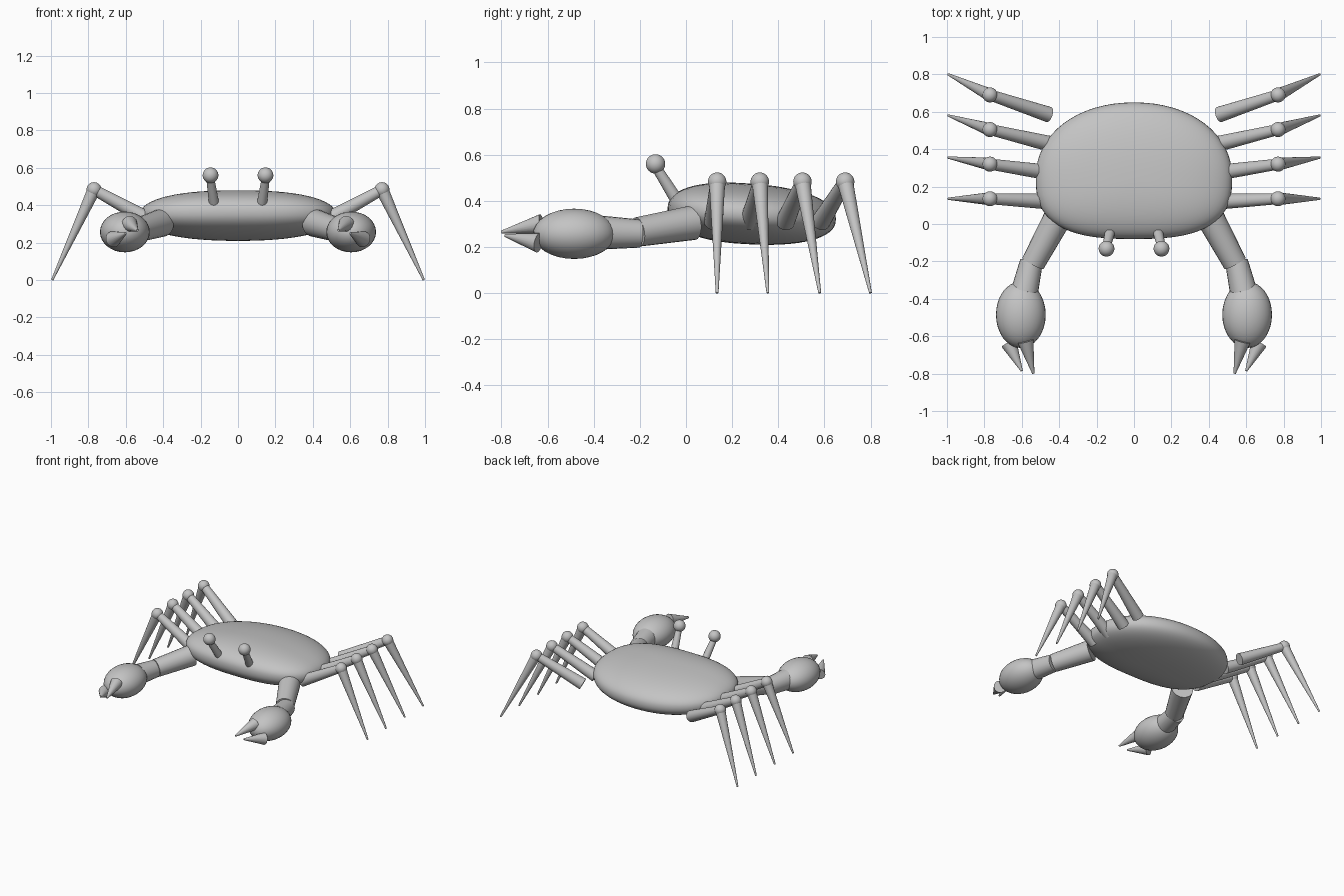
import bpy, bmesh, math
from mathutils import Vector

if "Cube" in bpy.data.objects:
    bpy.data.objects.remove(bpy.data.objects["Cube"])

shell_grey = bpy.data.materials.new("shell_grey")
shell_grey.diffuse_color = (0.55, 0.55, 0.55, 1)
shell_grey.use_nodes = True
shell_grey.node_tree.nodes["Principled BSDF"].inputs["Base Color"].default_value = shell_grey.diffuse_color


def finish(name, bm):
    me = bpy.data.meshes.new(name)
    bmesh.ops.recalc_face_normals(bm, faces=bm.faces)
    bm.to_mesh(me)
    bm.free()
    ob = bpy.data.objects.new(name, me)
    bpy.context.collection.objects.link(ob)
    me.materials.append(shell_grey)
    bpy.ops.object.select_all(action='DESELECT')
    bpy.context.view_layer.objects.active = ob
    ob.select_set(True)
    bpy.ops.object.shade_smooth_by_angle(angle=math.radians(45))
    return ob


def ball(name, centre, radii):
    bm = bmesh.new()
    bmesh.ops.create_uvsphere(bm, u_segments=32, v_segments=16, radius=1)
    for v in bm.verts:
        v.co = Vector(c + r * p for c, r, p in zip(centre, radii, v.co))
    return finish(name, bm)


def limb(name, a, b, r1, r2, sides=20):
    """Tapered round limb from a to b."""
    a, b = Vector(a), Vector(b)
    bm = bmesh.new()
    bmesh.ops.create_cone(bm, cap_ends=True, segments=sides, radius1=r1,
                          radius2=r2, depth=(b - a).length)
    rot = (b - a).to_track_quat('Z', 'Y')
    for v in bm.verts:
        v.co = rot @ v.co + (a + b) / 2
    return finish(name, bm)


def spow(x, e):
    return math.copysign(abs(x) ** e, x)


# Body shell: flattened sphere, squarer at the front, rounder at the back
bm = bmesh.new()
bmesh.ops.create_uvsphere(bm, u_segments=64, v_segments=32, radius=1)
for v in bm.verts:
    x, y, z = v.co
    flat = math.hypot(x, y)
    if flat > 1e-5:
        c, s = x / flat, y / flat
        e, depth = (2 / 2.75, 0.33) if s < 0 else (2 / 2.1, 0.40)
        ring = flat ** 0.87
        x, y = 0.525 * ring * spow(c, e), depth * ring * spow(s, e)
    y += 0.25
    v.co = (x, y, 0.343 + 0.132 * spow(z, 0.87) - 0.06 * (y - 0.28))
finish("body_shell", bm)

# Walking legs: hip y, knee y, tip y
LEGS = [(0.12, 0.135, 0.135), (0.275, 0.32, 0.355),
        (0.43, 0.505, 0.58), (0.585, 0.69, 0.80)]

for side, s in (("right", 1), ("left", -1)):
    def P(x, y, z):
        return (s * x, y, z)

    for i, (hip, knee, tip) in enumerate(LEGS, 1):
        k = P(0.77, knee, 0.483)
        limb(f"{side}_upper_leg_{i}", P(0.455, hip, 0.31), k, 0.042, 0.029)
        ball(f"{side}_knee_{i}", k, (0.04,) * 3)
        limb(f"{side}_lower_leg_{i}", k, P(0.993, tip, 0.001), 0.035, 0.006)

    # Claw arm
    limb(f"{side}_upper_arm", P(0.41, 0.03, 0.305), P(0.54, -0.21, 0.265),
         0.075, 0.064)
    limb(f"{side}_forearm", P(0.548, -0.20, 0.258), P(0.585, -0.36, 0.262),
         0.061, 0.073)
    ball(f"{side}_claw", P(0.605, -0.485, 0.257), (0.133, 0.178, 0.109))
    limb(f"{side}_upper_finger", P(0.58, -0.625, 0.30), P(0.538, -0.80, 0.265),
         0.043, 0.006)
    limb(f"{side}_lower_finger", P(0.668, -0.64, 0.218), P(0.60, -0.785, 0.25),
         0.043, 0.006)

    # Eye on its stalk
    limb(f"{side}_eye_stalk", P(0.126, -0.035, 0.395), P(0.15, -0.135, 0.555),
         0.028, 0.021)
    ball(f"{side}_eye", P(0.147, -0.132, 0.56), (0.042,) * 3)
